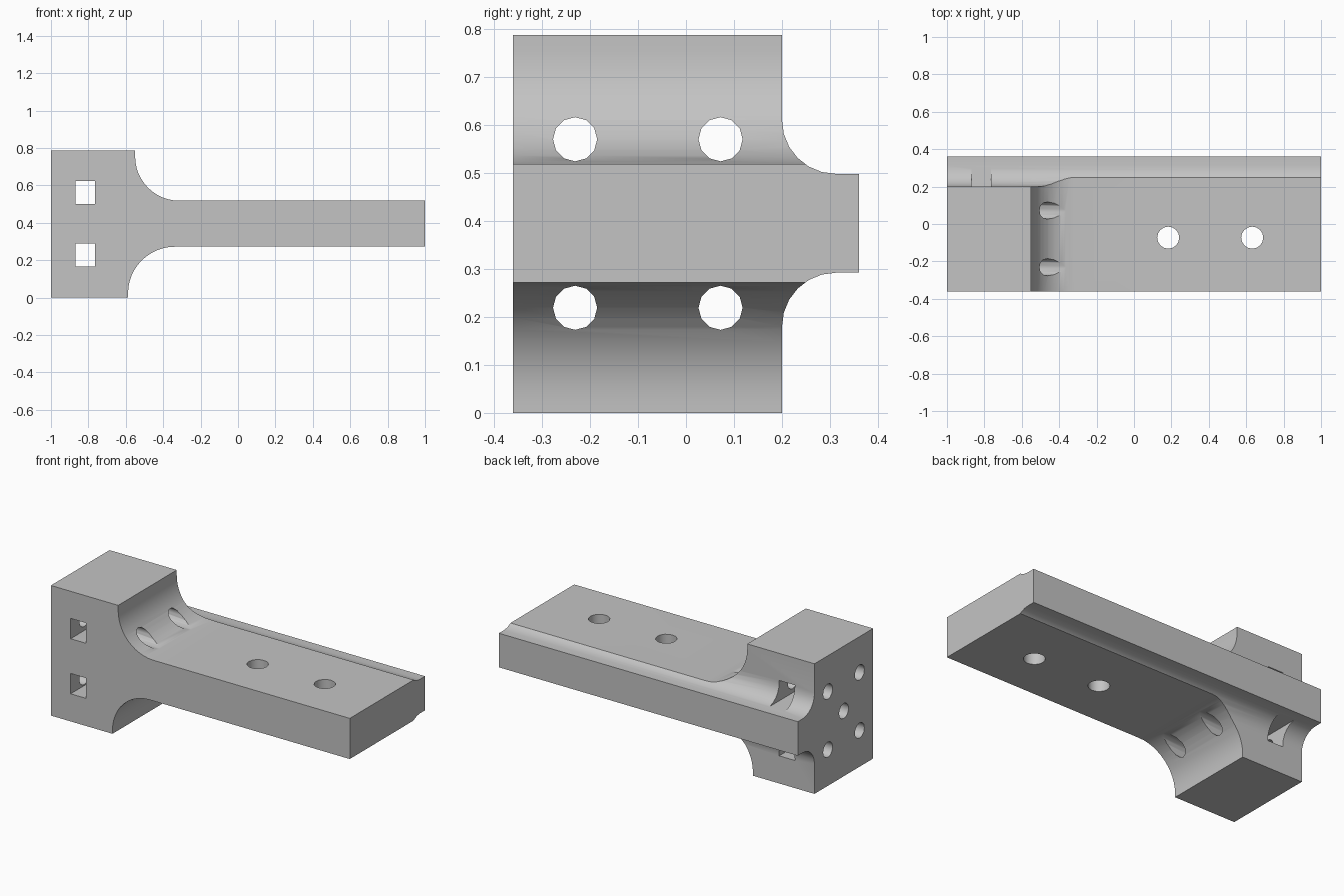
import bpy, bmesh, math
from mathutils import Matrix, Vector

old = bpy.data.objects.get("Cube")
if old:
    bpy.data.objects.remove(old)

grey = bpy.data.materials.new("plain grey")
grey.use_nodes = True
COLOUR = (0.55, 0.55, 0.55, 1)
grey.diffuse_color = COLOUR
grey.node_tree.nodes["Principled BSDF"].inputs["Base Color"].default_value = COLOUR


def arc(cx, cz, r, start, end, steps):
    """Points on a circle between two angles in degrees."""
    angles = [math.radians(start + (end - start) * i / steps) for i in range(steps + 1)]
    return [(cx + r * math.cos(a), cz + r * math.sin(a)) for a in angles]


def finish(bm, name):
    bmesh.ops.recalc_face_normals(bm, faces=bm.faces)
    mesh = bpy.data.meshes.new(name)
    bm.to_mesh(mesh)
    bm.free()
    mesh.materials.append(grey)
    obj = bpy.data.objects.new(name, mesh)
    bpy.context.collection.objects.link(obj)
    return obj


def extrude(name, points, direction):
    """Sweep a closed outline along a vector."""
    bm = bmesh.new()
    face = bm.faces.new([bm.verts.new(p) for p in points])
    side = bmesh.ops.extrude_face_region(bm, geom=[face])["geom"]
    moved = [v for v in side if isinstance(v, bmesh.types.BMVert)]
    bmesh.ops.translate(bm, verts=moved, vec=Vector(direction))
    return finish(bm, name)


def drill(name, centre, axis, radius, length, sides=12):
    bm = bmesh.new()
    turn = Vector((0, 0, 1)).rotation_difference(Vector(axis)).to_matrix().to_4x4()
    bmesh.ops.create_cone(bm, cap_ends=True, segments=sides, radius1=radius,
                          radius2=radius, depth=length,
                          matrix=Matrix.Translation(centre) @ turn)
    return finish(bm, name)


def cut(target, cutter, operation="DIFFERENCE"):
    mod = target.modifiers.new(cutter.name, "BOOLEAN")
    mod.operation = operation
    mod.object = cutter
    mod.solver = "EXACT"
    bpy.context.view_layer.objects.active = target
    bpy.ops.object.modifier_apply(modifier=mod.name)
    bpy.data.objects.remove(cutter)


# Front outline: tall block, curved shoulders, long plate
TOP, PLATE_TOP, PLATE_BOTTOM = 0.787, 0.518, 0.272
front = [(-1, 0), (-0.588, 0)]
front += arc(-0.338, PLATE_BOTTOM - 0.25, 0.25, 180, 90, 12)
front += [(1, PLATE_BOTTOM), (1, PLATE_TOP)]
front += arc(-0.314, PLATE_TOP + 0.236, 0.236, 270, 180, 12)
front += [(-0.55, TOP), (-1, TOP)]
bracket = extrude("bracket_body", [(x, -0.36, z) for x, z in front], (0, 0.72, 0))

# Side outline: coved steps running along the back
side = [(-0.36, -0.1), (0.2, -0.1)]
side += arc(0.312, 0.18, 0.112, 180, 90, 6)
side += [(0.5, 0.292), (0.5, 0.498)]
side += arc(0.312, 0.61, 0.112, 270, 180, 6)
side += [(0.2, 0.9), (-0.36, 0.9)]
side = [(-0.5 if y == -0.36 else y, z) for y, z in side]
cut(bracket, extrude("back_step", [(-1.2, y, z) for y, z in side], (2.4, 0, 0)), "INTERSECT")

# Square nut pockets through the block
for low in (0.167, 0.5):
    corners = [(-0.868, low), (-0.764, low), (-0.764, low + 0.123), (-0.868, low + 0.123)]
    cut(bracket, extrude("pocket", [(x, -0.6, z) for x, z in corners], (0, 1.2, 0)))

# Lengthwise bolt holes, with a blind one in the middle
for y in (-0.231, 0.072):
    for z in (0.219, 0.57):
        cut(bracket, drill("bolt_hole", (-0.7, y, z), (1, 0, 0), 0.046, 1.2))
cut(bracket, drill("centre_hole", (-0.95, -0.08, 0.395), (1, 0, 0), 0.046, 0.9))

# Vertical holes in the plate
for x in (0.183, 0.632):
    cut(bracket, drill("plate_hole", (x, -0.073, 0.4), (0, 0, 1), 0.059, 1, 16))

# Smooth coves and holes, crisp edges
bpy.ops.object.select_all(action="DESELECT")
bracket.select_set(True)
bpy.context.view_layer.objects.active = bracket
bpy.ops.object.shade_smooth_by_angle(angle=math.radians(32))
